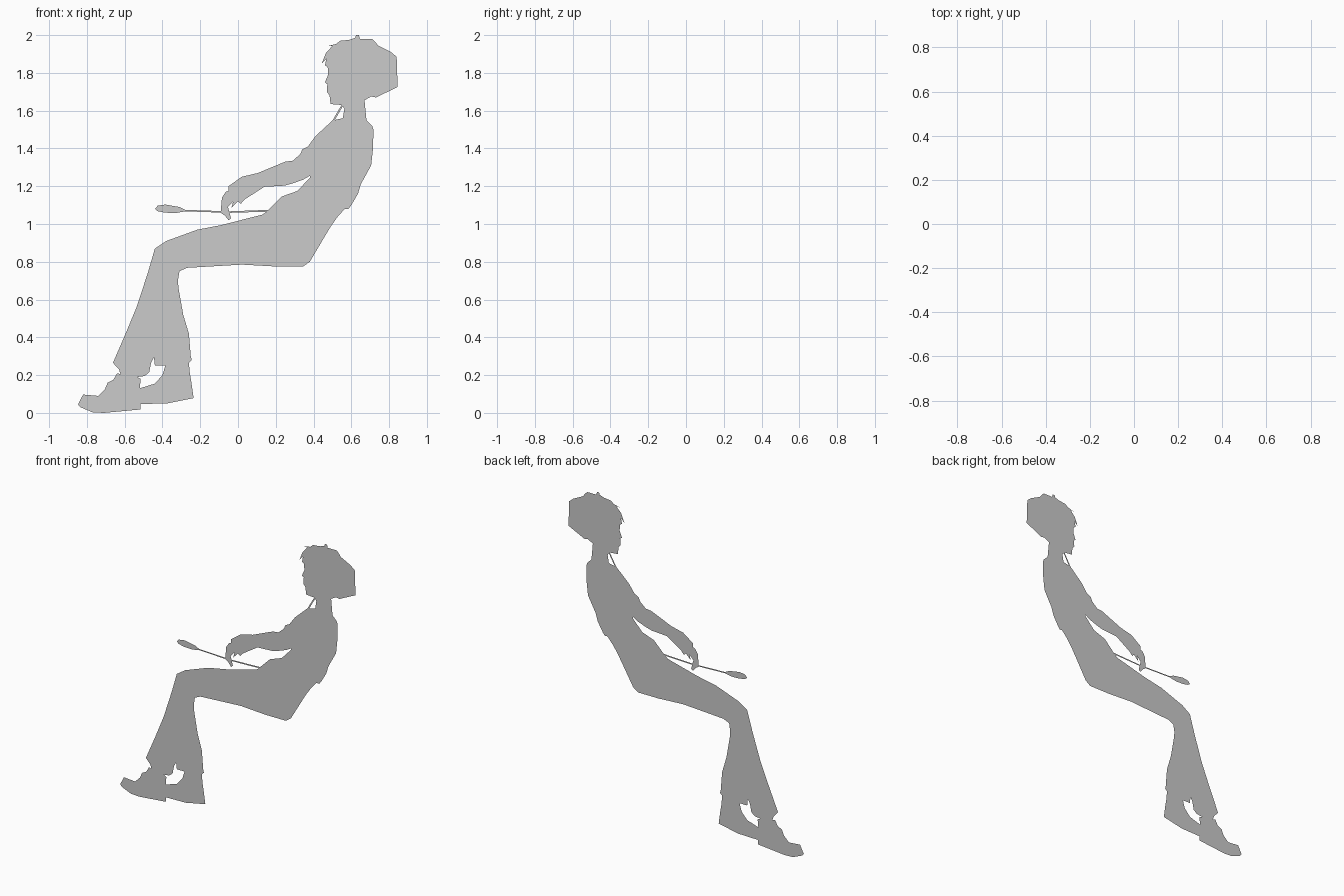
import bpy, bmesh


def cutout(name, outline):
    """Flat sheet in the XZ plane filled inside an outline."""
    bm = bmesh.new()
    face = bm.faces.new([bm.verts.new((x, 0, z)) for x, z in outline])
    face.normal_update()
    if face.normal.y > 0:
        face.normal_flip()
    bmesh.ops.triangulate(bm, faces=[face])
    mesh = bpy.data.meshes.new(name)
    bm.to_mesh(mesh)
    bm.free()
    obj = bpy.data.objects.new(name, mesh)
    bpy.context.collection.objects.link(obj)
    return obj


# Seam points shared by neighbouring parts
neck = [(.55, 1.63), (.672, 1.63)]
shoulder = [(.37, 1.41), (.38, 1.255)]
hip = [(.15, 1.065), (.345, .775)]
knee = [(-.44, .87), (-.375, .81), (-.31, .75)]
crotch = (-.445, .295)
wrist = [(-.05, 1.2), (.035, 1.13)]
hem_front = [(-.63, .23), (-.495, .195)]
hem_back = [(-.385, .25), (-.26, .265)]

# Head with face profile, loose fringe and hair
cutout("head", [
    neck[0], (.49, 1.635), (.485, 1.68), (.47, 1.70), (.473, 1.74), (.46, 1.75),
    (.477, 1.79), (.475, 1.83), (.46, 1.84), (.468, 1.875), (.443, 1.85),
    (.465, 1.905), (.5, 1.943), (.475, 1.942), (.52, 1.953), (.54, 1.97),
    (.59, 1.975), (.62, 1.985), (.625, 2.0), (.64, 2.0), (.645, 1.98),
    (.71, 1.98), (.73, 1.96), (.74, 1.945), (.81, 1.91), (.84, 1.885),
    (.845, 1.725), (.73, 1.67), (.705, 1.675), (.67, 1.655), neck[1]])

# Torso from neck to hips
cutout("torso", [
    neck[0], neck[1], (.68, 1.55), (.71, 1.52), (.717, 1.5), (.715, 1.4),
    (.705, 1.31), (.65, 1.21), (.635, 1.16), (.60, 1.10), (.585, 1.08),
    (.565, 1.08), (.525, 1.035), (.49, .985), (.46, .935), (.38, .80),
    hip[1], hip[0], (.23, 1.145), (.315, 1.175), (.38, 1.245), shoulder[1],
    shoulder[0], (.41, 1.465), (.5, 1.548), (.555, 1.56), (.563, 1.61)])

# Collar strap in front of the neck
cutout("collar", [(.5, 1.548), (.512, 1.549), (.558, 1.63), (.548, 1.63)])

# Arm and hand
cutout("arm", [
    shoulder[0], shoulder[1], (.345, 1.235), (.29, 1.215), (.245, 1.203),
    (.14, 1.197), wrist[1], wrist[0], (.02, 1.25), (.105, 1.27), (.25, 1.33),
    (.29, 1.335), (.33, 1.37), (.34, 1.395)])
cutout("hand", [
    wrist[0], wrist[1], (.015, 1.107), (0, 1.12), (-.035, 1.085), (-.025, 1.12),
    (-.053, 1.09), (-.037, 1.03), (-.05, 1.02), (-.07, 1.045), (-.092, 1.06),
    (-.085, 1.14), (-.065, 1.17), (-.05, 1.175)])

# Utensil held over the lap
cutout("handle", [(-.28, 1.075), (-.28, 1.067), (-.05, 1.059), (.15, 1.065), (.165, 1.075), (-.05, 1.067)])
cutout("paddle", [
    (-.44, 1.08), (-.425, 1.097), (-.385, 1.103), (-.31, 1.09), (-.28, 1.075),
    (-.28, 1.067), (-.33, 1.058), (-.385, 1.06), (-.425, 1.068)])

# Thighs
cutout("thigh", [
    *hip, (.2, .775), (.02, .785), (-.27, .768), knee[2], knee[1], knee[0],
    (-.38, .91), (-.215, .97), (-.085, .995), (.13, 1.05)])

# Flared trouser legs, parted above the ankle opening
cutout("front_leg", [
    knee[0], (-.478, .74), (-.535, .565), (-.595, .42), (-.662, .265),
    *hem_front, (-.47, .215), (-.46, .265), crotch, knee[1]])
cutout("back_leg", [
    knee[1], crotch, (-.44, .25), *hem_back, (-.245, .28), (-.25, .3),
    (-.26, .42), (-.29, .52), (-.315, .66), (-.318, .70), knee[2]])

# Shoes
cutout("front_shoe", [
    hem_front[0], (-.622, .205), (-.64, .21), (-.66, .175), (-.69, .16), (-.705, .125),
    (-.74, .09), (-.82, .097), (-.847, .045), (-.835, .03), (-.77, .003),
    (-.71, 0), (-.517, .018), (-.517, .047), (-.52, .13), (-.515, .18),
    (-.535, .19), hem_front[1]])
cutout("back_shoe", [
    (-.52, .13), (-.517, .047), (-.375, .05), (-.235, .078), (-.245, .15),
    (-.255, .21), hem_back[1], hem_back[0], (-.40, .20), (-.44, .155)])
